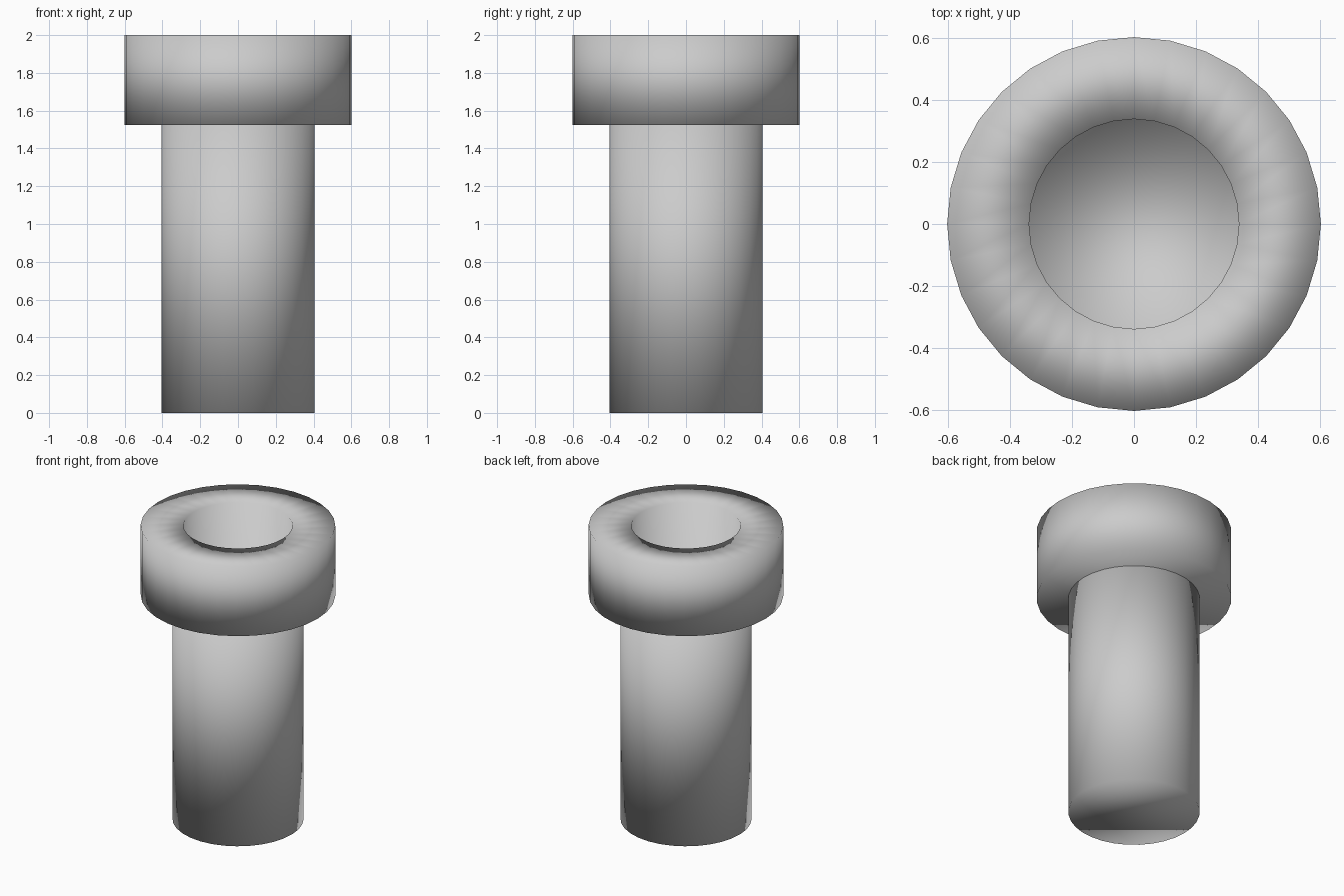
import bpy, bmesh
from mathutils import Matrix

if "Cube" in bpy.data.objects:
    bpy.data.objects.remove(bpy.data.objects["Cube"])

SIDES = 32


def cylinder(bm, radius, z0, z1):
    """Add a closed upright cylinder to the bmesh."""
    bmesh.ops.create_cone(bm, cap_ends=True, segments=SIDES,
                          radius1=radius, radius2=radius, depth=z1 - z0,
                          matrix=Matrix.Translation((0, 0, (z0 + z1) / 2)))


def finish(bm, name):
    """Turn the bmesh into a fully smooth-shaded object."""
    bmesh.ops.recalc_face_normals(bm, faces=bm.faces[:])
    for f in bm.faces:
        f.smooth = True
    mesh = bpy.data.meshes.new(name)
    bm.to_mesh(mesh)
    bm.free()
    obj = bpy.data.objects.new(name, mesh)
    bpy.context.collection.objects.link(obj)
    return obj


# Shaft, reaching slightly into the head
bm = bmesh.new()
cylinder(bm, 0.406, 0.0, 1.53)
finish(bm, "bolt_shaft")

# Head with a round socket sunk into its top
HEAD_R, SOCKET_R, SOCKET_DEPTH = 0.602, 0.338, 0.42
bm = bmesh.new()
cylinder(bm, HEAD_R, 1.525, 2.0)
bm.normal_update()
top = max(bm.faces, key=lambda f: f.calc_center_median().z)
for radius_scale, drop in ((SOCKET_R / HEAD_R, 0.0), (1.0, SOCKET_DEPTH)):
    ext = bmesh.ops.extrude_discrete_faces(bm, faces=[top])
    top = ext["faces"][0]
    for v in top.verts:
        v.co.x *= radius_scale
        v.co.y *= radius_scale
        v.co.z -= drop
finish(bm, "bolt_head")
